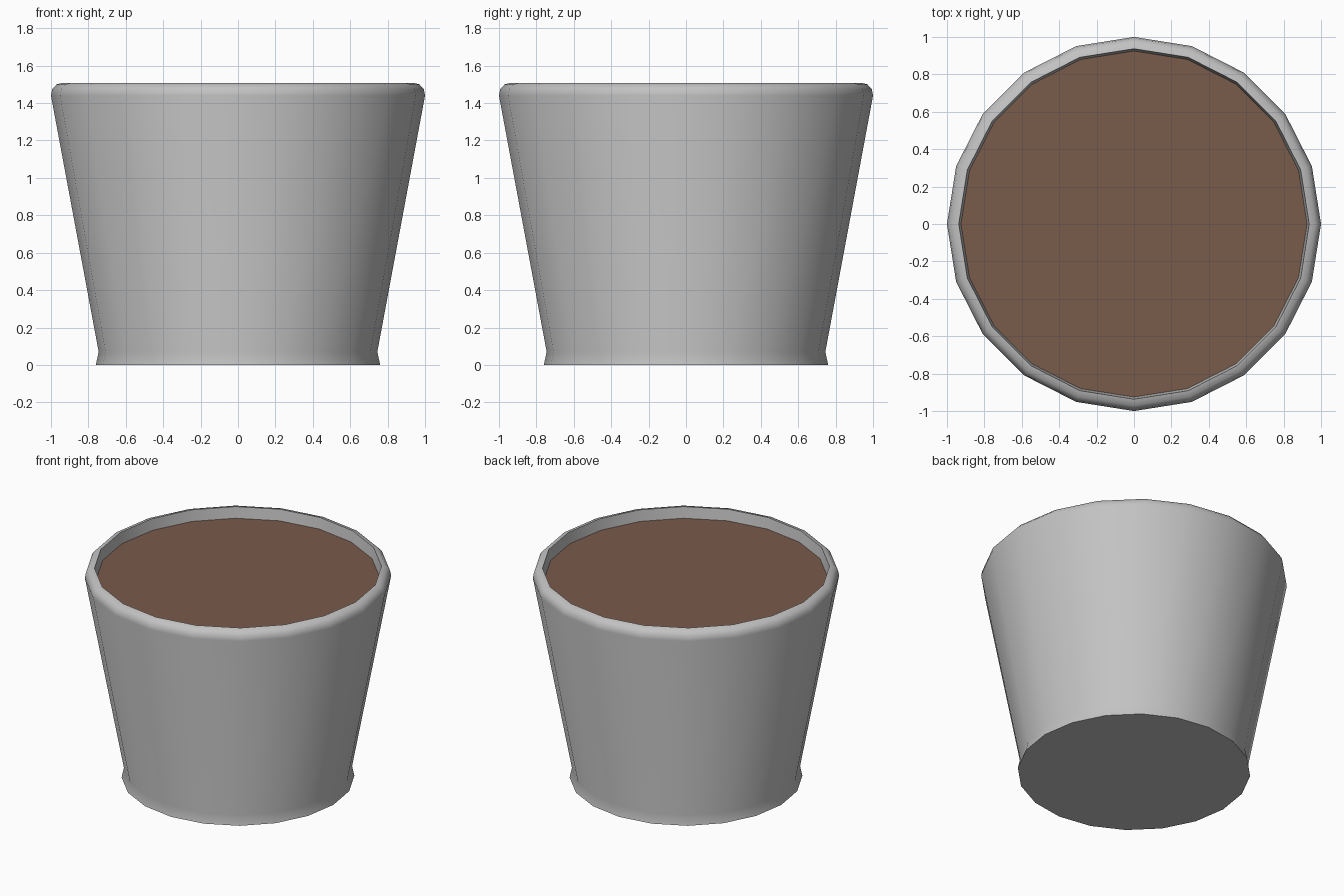
import bpy
import bmesh
import math

SIDES = 20

cube = bpy.data.objects.get("Cube")
if cube:
    bpy.data.objects.remove(cube, do_unlink=True)


def make_material(name, rgb):
    mat = bpy.data.materials.new(name)
    mat.use_nodes = True
    color = (*rgb, 1.0)
    mat.diffuse_color = color
    mat.node_tree.nodes["Principled BSDF"].inputs["Base Color"].default_value = color
    return mat


def ring(bm, radius, z):
    steps = [2 * math.pi * i / SIDES for i in range(SIDES)]
    return [bm.verts.new((radius * math.cos(a), radius * math.sin(a), z)) for a in steps]


def finish(name, bm, mat):
    mesh = bpy.data.meshes.new(name)
    bm.normal_update()
    bm.to_mesh(mesh)
    bm.free()
    mesh.materials.append(mat)
    obj = bpy.data.objects.new(name, mesh)
    bpy.context.collection.objects.link(obj)
    return obj


grey = make_material("pot grey", (0.54, 0.54, 0.54))
brown = make_material("soil brown", (0.19, 0.105, 0.07))

# Pot: flared foot, tapered wall, rounded rim and short inner wall
profile = [(0.76, 0), (0.745, 0.07), (1.0, 1.44), (0.993, 1.475),
           (0.97, 1.5), (0.937, 1.508), (0.925, 1.43)]
bm = bmesh.new()
rings = [ring(bm, r, z) for r, z in profile]
for low, high in zip(rings, rings[1:]):
    for i in range(SIDES):
        j = (i + 1) % SIDES
        bm.faces.new((low[i], low[j], high[j], high[i]))
bm.faces.new(rings[0][::-1])
pot = finish("pot", bm, grey)

# Soil: flat disc closing the pot just below the rim
bm = bmesh.new()
bm.faces.new(ring(bm, *profile[-1]))
finish("soil", bm, brown)

# Smooth wall with sharp base and inner rim edges
bpy.ops.object.select_all(action='DESELECT')
pot.select_set(True)
bpy.context.view_layer.objects.active = pot
bpy.ops.object.shade_smooth_by_angle(angle=math.radians(55))
